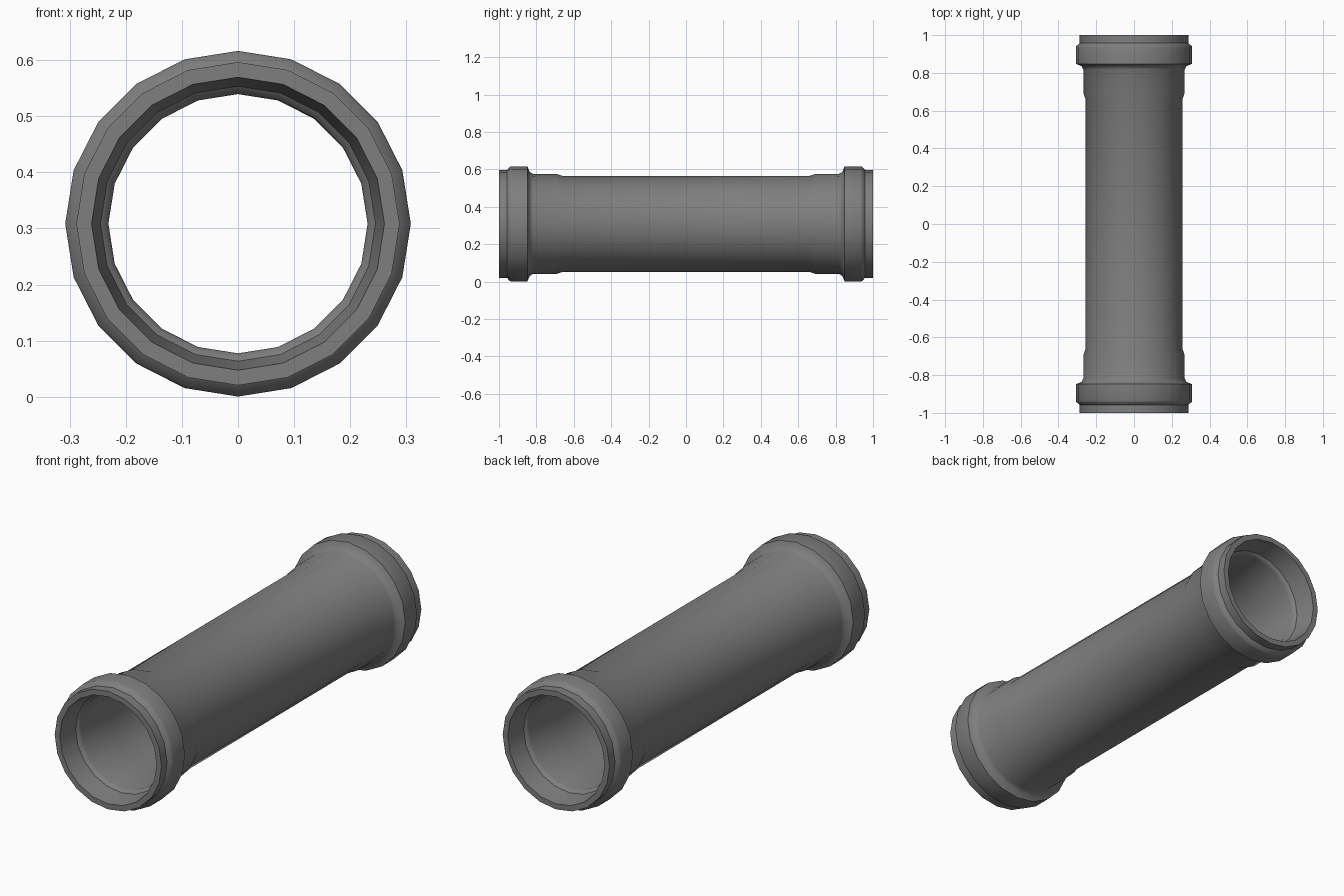
import bpy, bmesh, math

if "Cube" in bpy.data.objects:
    bpy.data.objects.remove(bpy.data.objects["Cube"])

SIDES = 20
CENTRE_Z = 0.3085

# half profile (radius, y): outer wall from middle to mouth, then bore back to middle
half = [(0.256, 0.66), (0.267, 0.69), (0.268, 0.818), (0.278, 0.836),
        (0.308, 0.848), (0.308, 0.935), (0.305, 0.943), (0.288, 0.957), (0.288, 1.0),
        (0.261, 1.0), (0.245, 0.90), (0.235, 0.892), (0.231, 0.88), (0.231, 0.66)]
# mirror the half profile to the other end, giving a closed loop
profile = half + [(r, -y) for r, y in reversed(half)]

# lathe the loop around the y axis
bm = bmesh.new()
rings = []
for i in range(SIDES):
    a = 2 * math.pi * i / SIDES
    rings.append([bm.verts.new((r * math.sin(a), y, CENTRE_Z + r * math.cos(a)))
                  for r, y in profile])
n = len(profile)
for i in range(SIDES):
    a, b = rings[i], rings[(i + 1) % SIDES]
    for j in range(n):
        k = (j + 1) % n
        bm.faces.new((a[j], a[k], b[k], b[j]))
bmesh.ops.recalc_face_normals(bm, faces=bm.faces)

mesh = bpy.data.meshes.new("pipe")
bm.to_mesh(mesh)
bm.free()
pipe = bpy.data.objects.new("pipe", mesh)
bpy.context.collection.objects.link(pipe)

# dark grey finish
dark = bpy.data.materials.new("dark_grey")
dark.diffuse_color = (0.21, 0.21, 0.21, 1)
dark.use_nodes = True
dark.node_tree.nodes["Principled BSDF"].inputs["Base Color"].default_value = dark.diffuse_color
mesh.materials.append(dark)

# smooth round walls, crisp collar edges
bpy.context.view_layer.objects.active = pipe
pipe.select_set(True)
bpy.ops.object.shade_smooth_by_angle(angle=math.radians(40))
